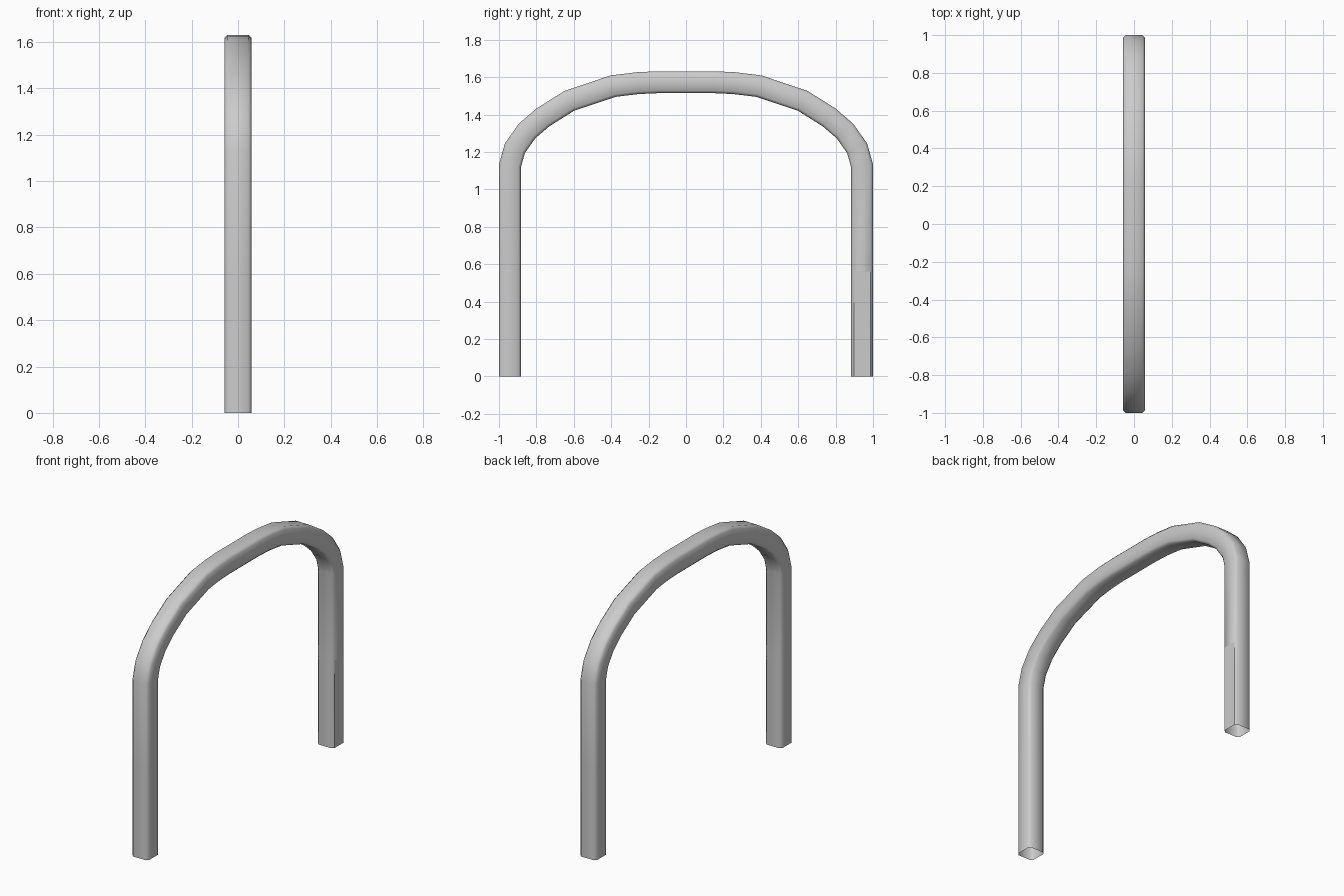
import bpy, bmesh
from mathutils import Vector

cube = bpy.data.objects.get("Cube")
if cube:
    bpy.data.objects.remove(cube, do_unlink=True)

# Painted metal
grey = bpy.data.materials.new("light grey")
grey.use_nodes = True
colour = (0.6, 0.6, 0.6, 1)
grey.diffuse_color = colour
grey.node_tree.nodes["Principled BSDF"].inputs["Base Color"].default_value = colour

# Half of the arch centre line (y, z), from the back foot to the crown
half = [(0.9415, 0), (0.9415, 0.56), (0.9415, 1.125), (0.915, 1.22), (0.85, 1.312),
        (0.765, 1.385), (0.625, 1.473), (0.39, 1.552), (0.26, 1.568), (0.15, 1.573)]
path = [Vector((0, y, z)) for y, z in half]
path += [Vector((0, -p.y, p.z)) for p in reversed(path)]

# Square section with narrow chamfers
R, C = 0.0585, 0.014
k = R - C
section = [(R, -k), (R, k), (k, R), (-k, R), (-R, k), (-R, -k), (-k, -R), (k, -R)]


def ring(bm, i):
    """Mitred section ring at path point i."""
    before = (path[i] - path[max(i - 1, 0)]).normalized()
    after = (path[min(i + 1, len(path) - 1)] - path[i]).normalized()
    tangent = (before + after).normalized()
    outward = Vector((0, tangent.z, -tangent.y))
    miter = 1 / max(tangent.dot(before), tangent.dot(after))
    return [bm.verts.new(path[i] + Vector((a, 0, 0)) + outward * b * miter)
            for a, b in section]


# Sweep the open-ended tube
bm = bmesh.new()
rings = [ring(bm, i) for i in range(len(path))]
n = len(section)
for lower, upper in zip(rings, rings[1:]):
    for j in range(n):
        m = (j + 1) % n
        face = bm.faces.new((lower[j], lower[m], upper[m], upper[j]))
        face.smooth = True
bmesh.ops.recalc_face_normals(bm, faces=bm.faces)

# Flat panel low on the side of the back leg
bm.normal_update()
for face in bm.faces:
    c = face.calc_center_median()
    if c.y > 0 and c.z < 0.5 and face.normal.x > 0.99:
        face.smooth = False

mesh = bpy.data.meshes.new("bent_tube_hoop")
bm.to_mesh(mesh)
bm.free()
mesh.materials.append(grey)
hoop = bpy.data.objects.new("bent_tube_hoop", mesh)
bpy.context.collection.objects.link(hoop)
